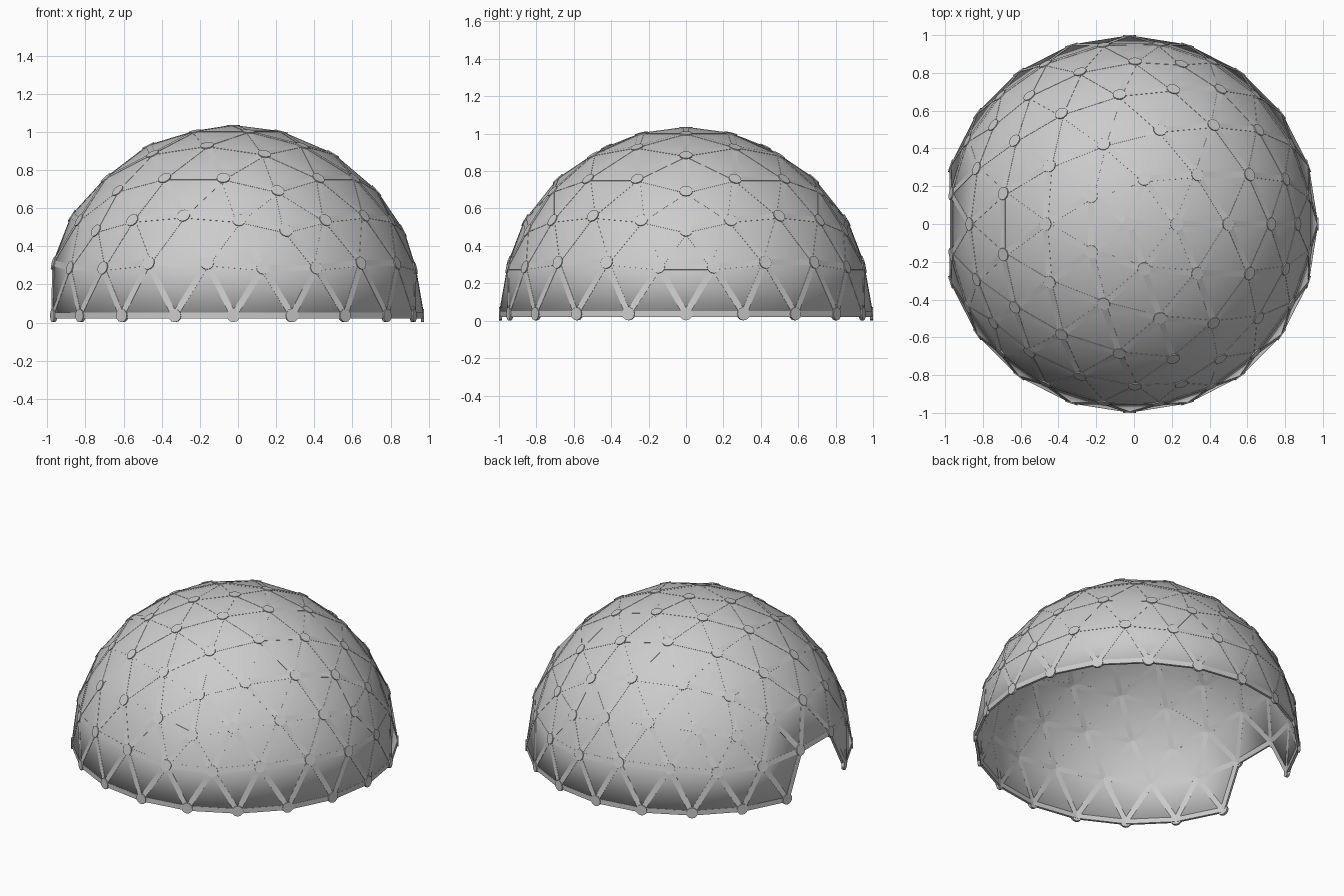
import bpy, bmesh, math
from mathutils import Vector, Matrix

if "Cube" in bpy.data.objects:
    bpy.data.objects.remove(bpy.data.objects["Cube"])

CX, CZ = -0.024, 0.037      # dome centre
R, DEPTH, HALF = 0.999, 0.016, 0.016
HUB = 0.035


def make_object(name, bm, angle=30):
    bmesh.ops.translate(bm, verts=bm.verts, vec=(CX, 0, CZ))
    mesh = bpy.data.meshes.new(name)
    bm.to_mesh(mesh)
    bm.free()
    ob = bpy.data.objects.new(name, mesh)
    bpy.context.collection.objects.link(ob)
    bpy.ops.object.select_all(action='DESELECT')
    bpy.context.view_layer.objects.active = ob
    ob.select_set(True)
    bpy.ops.object.shade_smooth_by_angle(angle=math.radians(angle))
    return ob


# geodesic panels: upper half of a sphere, with a three-triangle doorway
dome = bmesh.new()
bmesh.ops.create_icosphere(dome, subdivisions=3, radius=R)


def unwanted(face):
    c = face.calc_center_median()
    door = c.x < 0 and c.z < 0.25 and abs(math.atan2(c.y, -c.x)) < math.radians(12)
    return c.z < 0 or door


bmesh.ops.delete(dome, geom=[f for f in dome.faces if unwanted(f)], context='FACES')
edges = [(e.verts[0].co.copy(), e.verts[1].co.copy()) for e in dome.edges]
joints = [v.co.copy() for v in dome.verts]
panels = make_object("panels", dome)
solid = panels.modifiers.new("thickness", 'SOLIDIFY')
solid.thickness = DEPTH * 0.9
solid.offset = -1

# flat struts along every panel edge
struts = bmesh.new()
for a, b in edges:
    along = (b - a).normalized()
    out = ((a + b) / 2).normalized()
    side = out.cross(along)
    mid = (a + b) / 2 - out * (DEPTH / 2)
    m = Matrix((along, side, out)).transposed().to_4x4()
    m.translation = mid
    size = Matrix.Diagonal(((b - a).length, 2 * HALF, DEPTH, 1))
    bmesh.ops.create_cube(struts, size=1, matrix=m @ size)
make_object("struts", struts)

# small flat hub plate at every joint
hubs = bmesh.new()
for p in joints:
    m = p.to_track_quat('Z', 'Y').to_matrix().to_4x4()
    m.translation = p * (1 - DEPTH / 2 / R)
    bmesh.ops.create_cone(hubs, cap_ends=True, segments=12, radius1=HUB,
                          radius2=HUB, depth=DEPTH + 0.001, matrix=m)
make_object("hubs", hubs)
